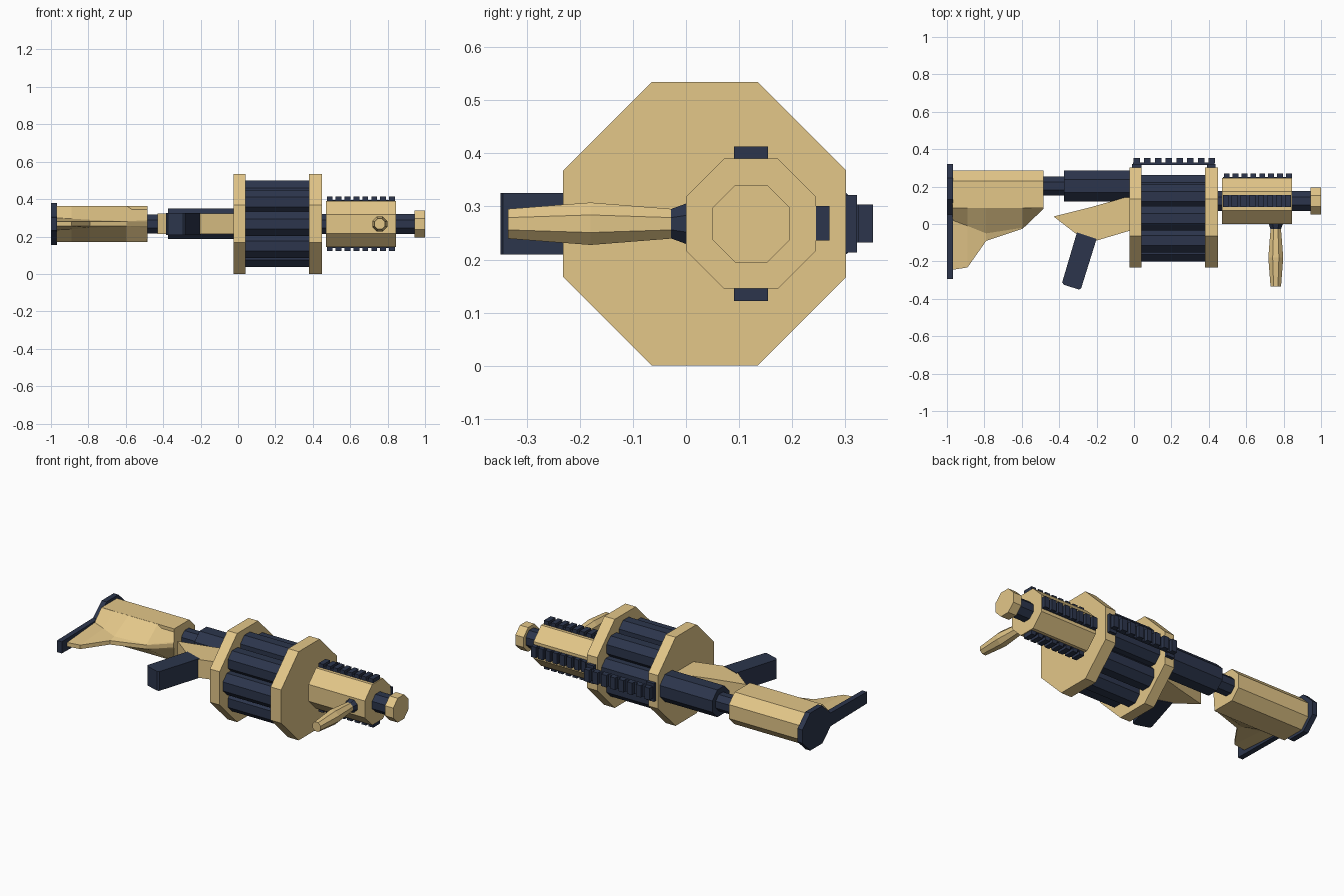
import bpy, bmesh, math

if "Cube" in bpy.data.objects:
    bpy.data.objects.remove(bpy.data.objects["Cube"])

ZC = 0.2675  # height of the gun's centre plane


def material(name, rgb):
    m = bpy.data.materials.new(name)
    m.diffuse_color = (*rgb, 1)
    m.use_nodes = True
    m.node_tree.nodes["Principled BSDF"].inputs["Base Color"].default_value = m.diffuse_color
    return m


TAN = material("tan", (0.77, 0.57, 0.25))
NAVY = material("navy", (0.025, 0.036, 0.072))


def loft(name, rings, mat):
    """Skin equal-length rings of 3D points and cap both ends."""
    bm = bmesh.new()
    vs = [[bm.verts.new(p) for p in ring] for ring in rings]
    n = len(vs[0])
    for a, b in zip(vs, vs[1:]):
        for i in range(n):
            j = (i + 1) % n
            bm.faces.new((a[i], a[j], b[j], b[i]))
    bm.faces.new(vs[0])
    bm.faces.new(vs[-1])
    bmesh.ops.recalc_face_normals(bm, faces=bm.faces)
    me = bpy.data.meshes.new(name)
    bm.to_mesh(me)
    bm.free()
    me.materials.append(mat)
    ob = bpy.data.objects.new(name, me)
    bpy.context.collection.objects.link(ob)
    return ob


def octagon(half, cu, cv, side=None):
    s = half * math.tan(math.pi / 8) if side is None else side
    pts = [(half, -s), (half, s), (s, half), (-s, half),
           (-half, s), (-half, -s), (-s, -half), (s, -half)]
    return [(cu + u, cv + v) for u, v in pts]


def along_x(name, pts, x0, x1, mat):
    return loft(name, [[(x, y, z) for y, z in pts] for x in (x0, x1)], mat)


def along_z(name, pts, half, mat):
    return loft(name, [[(x, y, z) for x, y in pts] for z in (ZC - half, ZC + half)], mat)


def along_y(name, sections, mat):
    return loft(name, [[(x, y, z) for x, z in octagon(r, 0.758, ZC)] for y, r in sections], mat)


def tube(name, half, yc, x0, x1, mat):
    return along_x(name, octagon(half, yc, ZC), x0, x1, mat)


def box(name, x, y, z, mat):
    return along_x(name, [(y[0], z[0]), (y[1], z[0]), (y[1], z[1]), (y[0], z[1])], x[0], x[1], mat)


def mirrored(points):
    """Close a (y, half width) outline symmetrically about the centre plane."""
    return [(y, ZC + w) for y, w in points] + [(y, ZC - w) for y, w in reversed(points)]


# Drum plates
for name, x0, x1 in (("rear_drum_plate", -0.025, 0.04), ("front_drum_plate", 0.38, 0.45)):
    along_x(name, octagon(0.267, 0.035, ZC, 0.1), x0, x1, TAN)

# Drum: core ringed by eight chambers
tube("drum_core", 0.13, 0.03, 0.03, 0.39, NAVY)
for i in range(8):
    a = i * math.pi / 4
    pts = octagon(0.065, 0.03 + 0.166 * math.cos(a), ZC + 0.166 * math.sin(a))
    along_x(f"chamber_{i + 1}", pts, 0.03, 0.39, NAVY)

# Barrel, handguard and muzzle
tube("barrel", 0.053, 0.123, 0.44, 0.96, NAVY)
tube("handguard", 0.1225, 0.1225, 0.47, 0.845, TAN)
tube("muzzle", 0.073, 0.123, 0.945, 1.0, TAN)

# Handguard rails: both sides and top
for side, s in (("left", 1), ("right", -1)):
    def zs(a, b):
        return sorted((ZC + s * a, ZC + s * b))
    box(f"{side}_rail_base", (0.475, 0.835), (0.09, 0.155), zs(0.115, 0.128), NAVY)
    for i in range(8):
        x = 0.475 + i * 0.0475
        box(f"{side}_rail_tooth_{i + 1}", (x, x + 0.031), (0.09, 0.155), zs(0.12, 0.146), NAVY)
box("top_rail_base", (0.475, 0.835), (0.235, 0.25), (0.236, 0.301), NAVY)
for i in range(8):
    x = 0.48 + i * 0.0475
    box(f"top_rail_tooth_{i + 1}", (x, x + 0.031), (0.24, 0.27), (0.236, 0.301), NAVY)

# Sight rail bridging the drum plates
box("sight_rail_rear_foot", (-0.012, 0.04), (0.295, 0.322), (0.213, 0.322), NAVY)
box("sight_rail_front_foot", (0.39, 0.437), (0.295, 0.322), (0.213, 0.322), NAVY)
box("sight_rail_base", (-0.005, 0.43), (0.316, 0.33), (0.232, 0.304), NAVY)
for i in range(8):
    x = -0.003 + i * 0.0575
    box(f"sight_rail_tooth_{i + 1}", (x, x + 0.034), (0.325, 0.352), (0.232, 0.304), NAVY)

# Buffer tubes
tube("receiver_tube", 0.082, 0.203, -0.375, -0.02, NAVY)
tube("stock_tube", 0.05, 0.203, -0.5, -0.37, NAVY)

# Stock body, fin (x, shoulder y, shoulder half width, bottom y) and butt plate
along_x("stock_body", mirrored([(0.085, 0.097), (0.23, 0.097), (0.285, 0.042)]), -0.97, -0.485, TAN)
fin = [(-0.97, 0.02, 0.032, -0.245), (-0.89, -0.01, 0.028, -0.232), (-0.79, -0.05, 0.022, -0.09),
       (-0.595, -0.02, 0.014, -0.025), (-0.485, 0.082, 0.02, 0.08)]
loft("stock_fin", [[(x, *p) for p in mirrored([(0.086, 0.097), (sy, sw), (by, 0.012)])]
                   for x, sy, sw, by in fin], TAN)
along_x("butt_plate", mirrored([(-0.295, 0.035), (0.05, 0.04), (0.13, 0.113), (0.245, 0.113),
                                (0.32, 0.04)]), -1.0, -0.968, NAVY)

# Receiver wedge and pistol grip
along_z("receiver", [(-0.43, 0.04), (-0.3, -0.06), (-0.205, -0.09), (-0.02, -0.035),
                     (-0.02, 0.15), (-0.23, 0.09)], 0.055, TAN)
along_z("pistol_grip", [(-0.305, -0.045), (-0.2, -0.08), (-0.283, -0.345), (-0.295, -0.35),
                        (-0.375, -0.325), (-0.384, -0.312)], 0.058, NAVY)

# Foregrip and its collar
along_y("foregrip_collar", [(0.02, 0.04), (0.0, 0.038), (-0.03, 0.027)], NAVY)
along_y("foregrip", [(-0.028, 0.028), (-0.18, 0.04), (-0.335, 0.028)], TAN)
